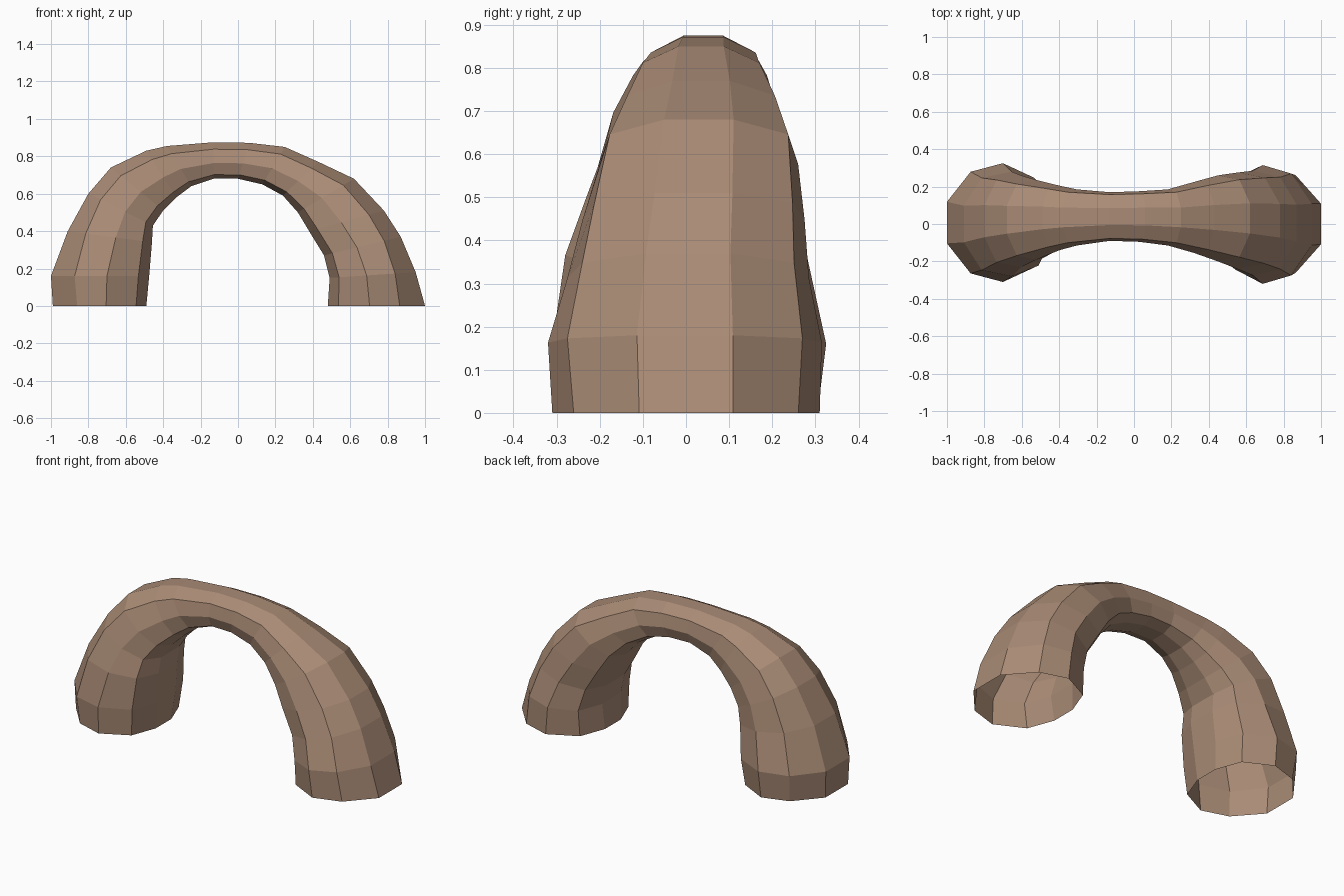
import bpy, bmesh

# Stations along the arch: outer x, outer z, inner x, inner z, front y, back y
STATIONS = [
    (-0.99, 0.00, -0.49, 0.00, -0.30, 0.305),
    (-1.00, 0.16, -0.475, 0.16, -0.31, 0.325),
    (-0.91, 0.40, -0.46, 0.34, -0.28, 0.28),
    (-0.80, 0.60, -0.455, 0.43, -0.23, 0.26),
    (-0.68, 0.74, -0.40, 0.51, -0.19, 0.235),
    (-0.49, 0.83, -0.33, 0.58, -0.14, 0.205),
    (-0.38, 0.855, -0.25, 0.64, -0.115, 0.185),
    (-0.13, 0.875, -0.13, 0.68, -0.09, 0.17),
    (0.06, 0.872, 0.00, 0.68, -0.095, 0.175),
    (0.25, 0.85, 0.13, 0.65, -0.115, 0.185),
    (0.43, 0.77, 0.24, 0.59, -0.155, 0.225),
    (0.62, 0.68, 0.32, 0.50, -0.20, 0.26),
    (0.78, 0.51, 0.38, 0.40, -0.24, 0.275),
    (0.87, 0.37, 0.46, 0.27, -0.275, 0.285),
    (0.95, 0.18, 0.49, 0.15, -0.32, 0.315),
    (1.00, 0.00, 0.48, 0.00, -0.31, 0.31),
]


def section(foot):
    """Ten-sided section: depth from outer to inner edge, share of half width."""
    def mix(a, b):
        return a + (b - a) * foot
    half = [(0.0, 0.35), (mix(0.19, 0.26), mix(0.90, 0.84)), (0.57, 1.0),
            (0.89, mix(0.82, 0.73)), (1.0, mix(0.35, 0.24))]
    return [(t, -w) for t, w in half] + [(t, w) for t, w in reversed(half)]


stone = bpy.data.materials.new("brown stone")
stone.diffuse_color = (0.40, 0.26, 0.18, 1)

# Rock arch: open-ended tube through all the stations
bm = bmesh.new()
rings = []
for ox, oz, ix, iz, y0, y1 in STATIONS:
    mid, half = (y0 + y1) / 2, (y1 - y0) / 2
    foot = max(0.0, 1 - oz / 0.6)
    rings.append([bm.verts.new((ox + (ix - ox) * t, mid + half * w, oz + (iz - oz) * t))
                  for t, w in section(foot)])
n = len(rings[0])
for a, b in zip(rings, rings[1:]):
    for i in range(n):
        j = (i + 1) % n
        bm.faces.new((a[i], a[j], b[j], b[i]))
bmesh.ops.recalc_face_normals(bm, faces=bm.faces)

# Make sure the crown faces point outward
crown = max(bm.faces, key=lambda f: f.calc_center_median().z)
if crown.normal.z < 0:
    bmesh.ops.reverse_faces(bm, faces=bm.faces)

mesh = bpy.data.meshes.new("rock_arch")
bm.to_mesh(mesh)
bm.free()
mesh.materials.append(stone)
arch = bpy.data.objects.new("rock_arch", mesh)
bpy.context.collection.objects.link(arch)
